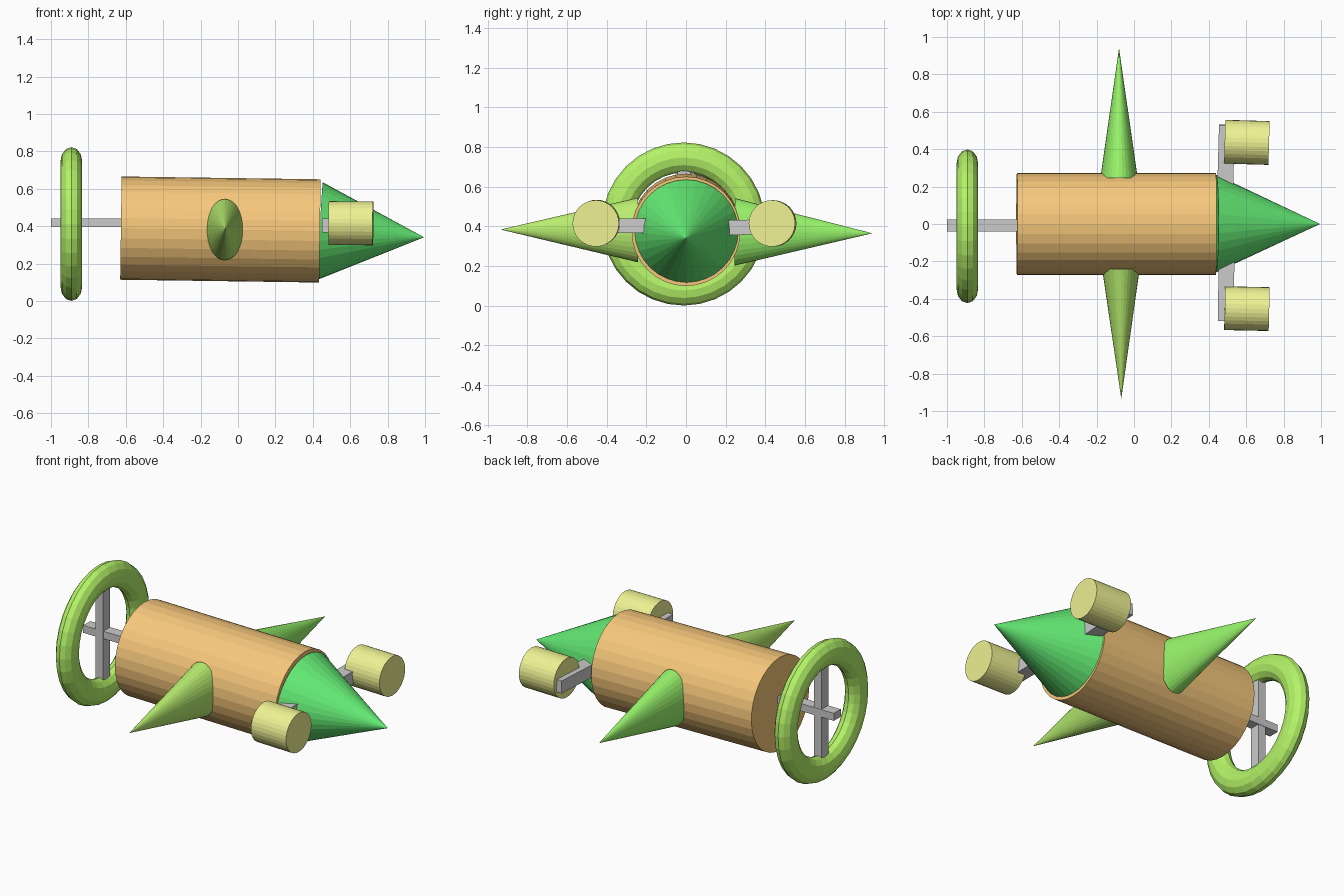
import bpy, bmesh
from math import cos, sin, tau
from mathutils import Vector, Matrix

if "Cube" in bpy.data.objects:
    bpy.data.objects.remove(bpy.data.objects["Cube"])


def material(name, rgb):
    m = bpy.data.materials.new(name)
    m.diffuse_color = (*rgb, 1)
    m.use_nodes = True
    m.node_tree.nodes["Principled BSDF"].inputs["Base Color"].default_value = m.diffuse_color
    return m


ORANGE = material("orange", (0.93, 0.58, 0.20))
GREEN = material("green", (0.13, 0.85, 0.18))
LIME = material("lime", (0.46, 0.90, 0.14))
LEAF = material("leaf", (0.32, 0.92, 0.15))
MOSS = material("moss", (0.48, 0.85, 0.16))
YELLOW = material("yellow", (0.86, 0.89, 0.29))


def finish(name, bm, mat=None):
    mesh = bpy.data.meshes.new(name)
    bmesh.ops.recalc_face_normals(bm, faces=bm.faces)
    bm.to_mesh(mesh)
    bm.free()
    ob = bpy.data.objects.new(name, mesh)
    bpy.context.collection.objects.link(ob)
    if mat:
        mesh.materials.append(mat)
    return ob


def frame(a, b, up):
    """Matrix with z along a-b, x towards up, centred between the points."""
    a, b = Vector(a), Vector(b)
    z = (b - a).normalized()
    y = z.cross(Vector(up)).normalized()
    x = y.cross(z)
    rot = Matrix((x, y, z)).transposed().to_4x4()
    return Matrix.Translation((a + b) / 2) @ rot, (b - a).length


def round_part(name, a, b, r_up, r_side, mat, tip=1.0, up=(0, 0, 1)):
    m, length = frame(a, b, up)
    bm = bmesh.new()
    bmesh.ops.create_cone(bm, cap_ends=True, segments=32, radius1=1, radius2=tip, depth=length)
    bmesh.ops.remove_doubles(bm, verts=bm.verts, dist=1e-5)
    bm.transform(m @ Matrix.Diagonal((r_up, r_side, 1, 1)))
    return finish(name, bm, mat)


def beam(name, a, b, up_size, side_size, up=(0, 0, 1)):
    m, length = frame(a, b, up)
    bm = bmesh.new()
    bmesh.ops.create_cube(bm, size=1)
    bm.transform(m @ Matrix.Diagonal((up_size, side_size, length, 1)))
    return finish(name, bm)


def ring(name, centre, major, radial, axial, mat, n=32, k=12):
    bm = bmesh.new()
    loops = []
    for i in range(n):
        u = tau * i / n
        loop = []
        for j in range(k):
            v = tau * j / k
            r = major + radial * cos(v)
            loop.append(bm.verts.new(Vector(centre) + Vector((axial * sin(v), r * cos(u), r * sin(u)))))
        loops.append(loop)
    for i in range(n):
        p, q = loops[i], loops[(i + 1) % n]
        for j in range(k):
            w = (j + 1) % k
            bm.faces.new((p[j], q[j], q[w], p[w]))
    return finish(name, bm, mat)


# Hull and nose
round_part("hull", (-0.626, 0, 0.39), (0.438, 0, 0.375), 0.276, 0.274, ORANGE)
round_part("nose_cone", (0.437, 0.002, 0.374), (0.995, 0, 0.341), 0.262, 0.262, GREEN, tip=0)

# Rear guard ring, shaft and upright
ring("rear_ring", (-0.891, -0.012, 0.412), 0.335, 0.076, 0.058, LIME)
beam("rear_shaft", (-1.0, -0.008, 0.418), (-0.58, -0.008, 0.418), 0.045, 0.065)
beam("ring_upright", (-0.891, -0.01, 0.10), (-0.891, -0.01, 0.73), 0.05, 0.065, up=(1, 0, 0))

# Side fins
round_part("left_fin", (-0.08, 0.245, 0.372), (-0.08, 0.94, 0.365), 0.17, 0.1, LEAF, tip=0)
round_part("right_fin", (-0.07, -0.242, 0.382), (-0.068, -0.935, 0.384), 0.163, 0.1, MOSS, tip=0)

# Front lamps on their struts
beam("left_strut", (0.487, 0.17, 0.392), (0.497, 0.53, 0.402), 0.075, 0.085)
beam("right_strut", (0.494, -0.17, 0.403), (0.492, -0.52, 0.403), 0.075, 0.085)
round_part("left_lamp", (0.485, 0.44, 0.415), (0.722, 0.433, 0.415), 0.117, 0.117, YELLOW)
round_part("right_lamp", (0.485, -0.45, 0.417), (0.722, -0.455, 0.415), 0.117, 0.117, YELLOW)
